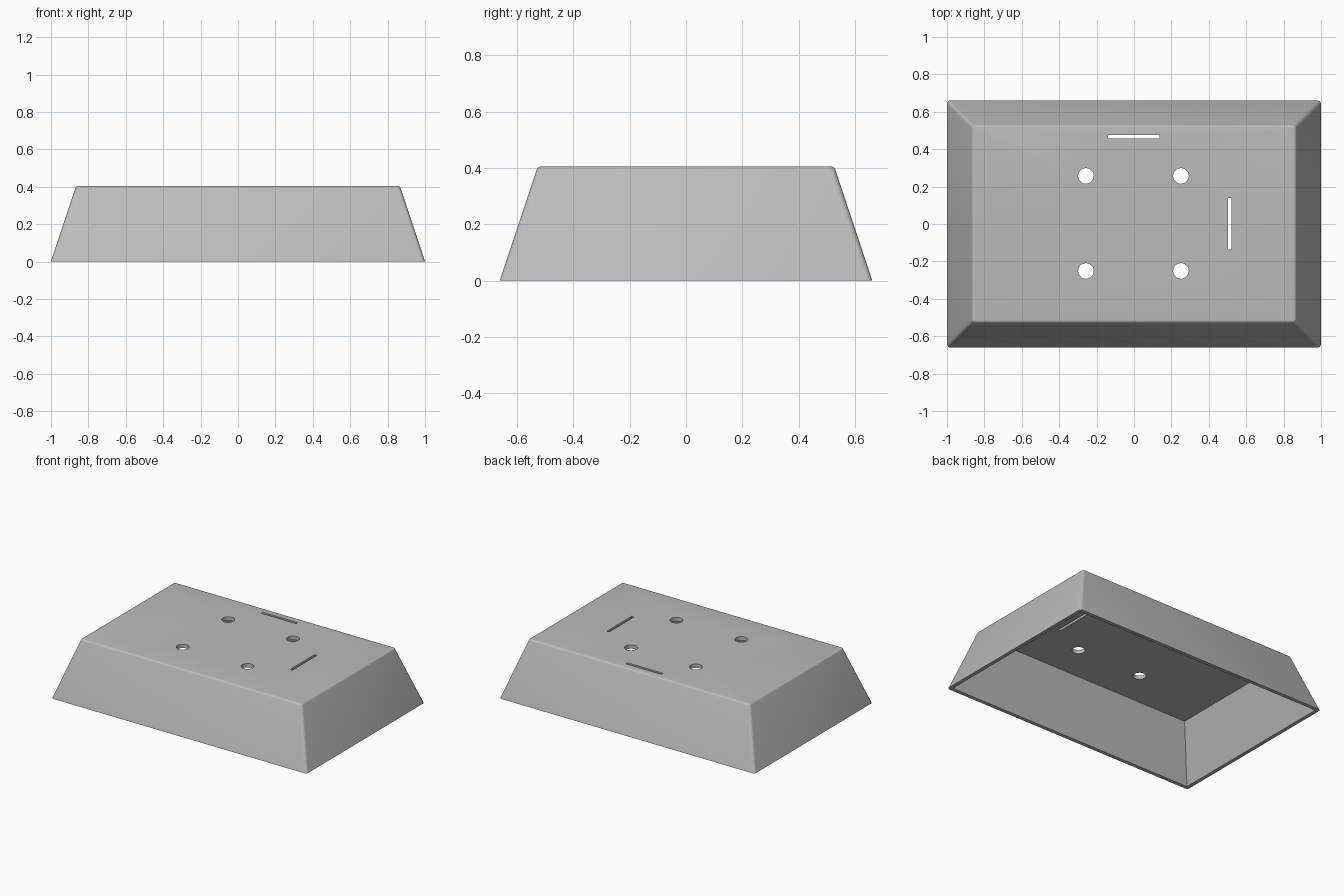
import bpy, bmesh
from mathutils import Matrix

default = bpy.data.objects.get("Cube")
if default:
    bpy.data.objects.remove(default, do_unlink=True)

HALF_X, HALF_Y, HEIGHT = 1.0, 0.661, 0.405
SLOPE = 1 / 3       # inward lean of the walls per unit of height
WALL, ROOF = 0.026, 0.027

grey = bpy.data.materials.new("light_grey")
grey.use_nodes = True
grey.diffuse_color = (0.5, 0.5, 0.5, 1)
grey.node_tree.nodes["Principled BSDF"].inputs["Base Color"].default_value = (0.5, 0.5, 0.5, 1)


def make_object(name, bm):
    bmesh.ops.recalc_face_normals(bm, faces=bm.faces[:])
    mesh = bpy.data.meshes.new(name)
    bm.to_mesh(mesh)
    bm.free()
    mesh.materials.append(grey)
    obj = bpy.data.objects.new(name, mesh)
    bpy.context.scene.collection.objects.link(obj)
    return obj


def frustum(inset, z0, z1):
    """Box whose walls lean inwards, inset from the outer shell."""
    bm = bmesh.new()
    bmesh.ops.create_cube(bm, size=2)
    for v in bm.verts:
        z = z1 if v.co.z > 0 else z0
        v.co = (v.co.x * (HALF_X - inset - z * SLOPE),
                v.co.y * (HALF_Y - inset - z * SLOPE), z)
    return bm


def bevel(bm, rule, width):
    edges = [e for e in bm.edges if rule(*e.verts)]
    bmesh.ops.bevel(bm, geom=edges, offset=width, offset_type='OFFSET',
                    segments=4, profile=0.5, affect='EDGES')


# Outer shell with softened corners and top rim
bm = frustum(0, 0, HEIGHT)
bevel(bm, lambda a, b: abs(a.co.z - b.co.z) > 0.1, 0.018)
bevel(bm, lambda a, b: min(a.co.z, b.co.z) > HEIGHT - 0.001, 0.011)
shell = make_object("tray_shell", bm)

# Hollow underside
cutters = [make_object("hollow_cutter", frustum(WALL, -0.05, HEIGHT - ROOF))]

# Four round holes through the roof
bm = bmesh.new()
for x in (-0.257, 0.251):
    for y in (-0.251, 0.257):
        bmesh.ops.create_cone(bm, cap_ends=True, segments=20, radius1=0.042, radius2=0.042,
                              depth=0.2, matrix=Matrix.Translation((x, y, HEIGHT)))
cutters.append(make_object("hole_cutter", bm))

# Two narrow slots through the roof
bm = bmesh.new()
for x, y, length, width in ((-0.002, 0.467, 0.276, 0.018), (0.511, 0.002, 0.018, 0.276)):
    bmesh.ops.create_cube(bm, size=1, matrix=Matrix.Translation((x, y, HEIGHT))
                          @ Matrix.Diagonal((length, width, 0.2, 1)))
cutters.append(make_object("slot_cutter", bm))

# Apply the cuts, then remove the cutters
bpy.ops.object.select_all(action='DESELECT')
bpy.context.view_layer.objects.active = shell
shell.select_set(True)
for cutter in cutters:
    cutter.hide_render = True
    mod = shell.modifiers.new(cutter.name, 'BOOLEAN')
    mod.operation = 'DIFFERENCE'
    mod.solver = 'EXACT'
    mod.object = cutter
    bpy.ops.object.modifier_apply(modifier=mod.name)
    bpy.data.objects.remove(cutter, do_unlink=True)

bpy.ops.object.shade_smooth_by_angle(angle=0.52)
